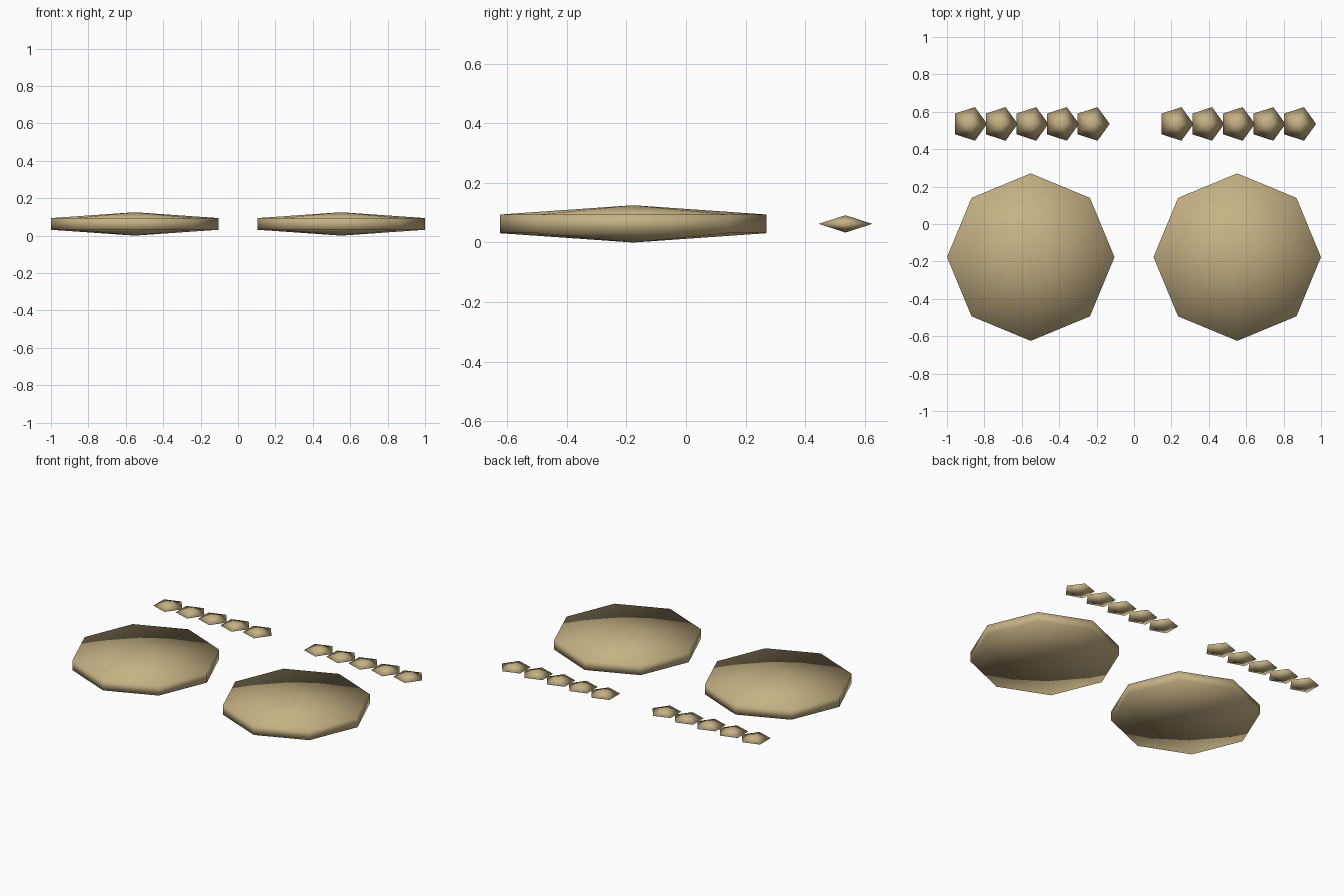
import bpy, bmesh
from math import sin, cos, pi, tau

if "Cube" in bpy.data.objects:
    bpy.data.objects.remove(bpy.data.objects["Cube"])

MID_Z = 0.0625


def flat_ball(name, x, y, radius, half_height, sides, rings):
    """Squashed low-poly ball: a polar profile revolved, one corner facing +x."""
    bm = bmesh.new()
    top = bm.verts.new((0, 0, half_height))
    bottom = bm.verts.new((0, 0, -half_height))
    loops = []
    for r in range(1, rings):
        a = pi * r / rings
        loops.append([bm.verts.new((radius * sin(a) * cos(tau * i / sides),
                                    radius * sin(a) * sin(tau * i / sides),
                                    half_height * cos(a))) for i in range(sides)])
    for i in range(sides):
        j = (i + 1) % sides
        bm.faces.new((top, loops[0][i], loops[0][j]))
        for up, low in zip(loops, loops[1:]):
            bm.faces.new((up[i], low[i], low[j], up[j]))
        bm.faces.new((bottom, loops[-1][j], loops[-1][i]))
    bmesh.ops.recalc_face_normals(bm, faces=bm.faces[:])
    for f in bm.faces:
        f.smooth = True
    mesh = bpy.data.meshes.new(name)
    bm.to_mesh(mesh)
    bm.free()
    obj = bpy.data.objects.new(name, mesh)
    obj.location = (x, y, MID_Z)
    bpy.context.collection.objects.link(obj)
    mat = bpy.data.materials.get("tan") or bpy.data.materials.new("tan")
    mat.diffuse_color = (0.56, 0.44, 0.23, 1)
    mat.use_nodes = True
    mat.node_tree.nodes["Principled BSDF"].inputs["Base Color"].default_value = mat.diffuse_color
    mesh.materials.append(mat)
    return obj


for side, x in (("left", -0.552), ("right", 0.552)):
    # Broad octagonal foot pad
    flat_ball(f"{side}_foot_pad", x, -0.177, 0.517, 0.0625, 8, 3)
    # Row of five pentagonal toes behind it
    for n in range(5):
        flat_ball(f"{side}_toe_{n + 1}", x + (n - 2) * 0.1638, 0.535,
                  0.0945, 0.029, 5, 2)
